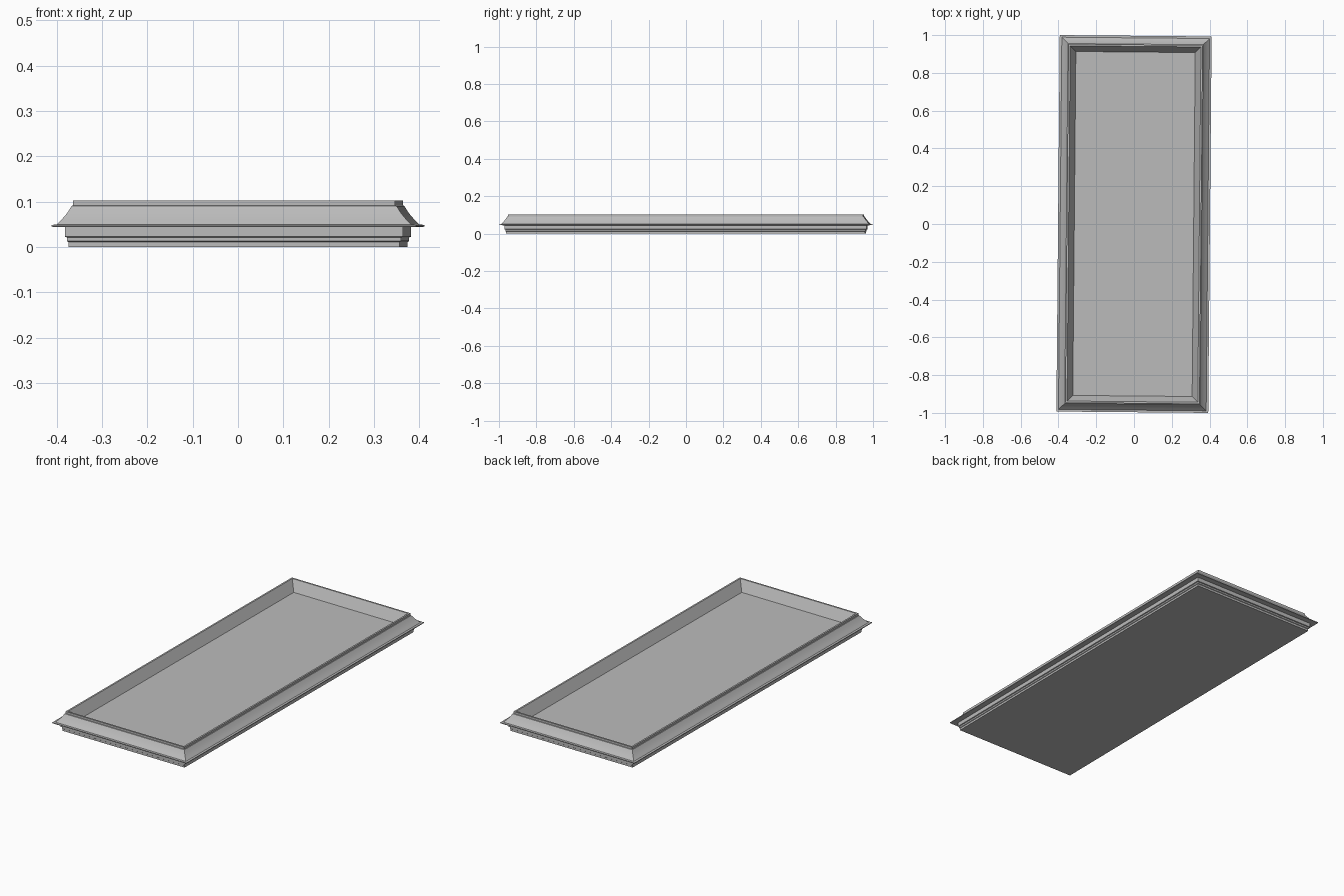
import bpy
import bmesh
import math

cube = bpy.data.objects.get("Cube")
if cube:
    bpy.data.objects.remove(cube, do_unlink=True)

HALF_WIDTH, HALF_LENGTH = 0.402, 0.9964

# Moulding section: (inset from the outer lip, height), bottom edge to floor edge
SECTION = [
    (0.037, 0.0), (0.037, 0.011), (0.034, 0.013), (0.034, 0.021),
    (0.029, 0.023), (0.029, 0.044),               # stepped base
    (0.0, 0.045), (0.0, 0.049), (0.011, 0.05),    # thin projecting lip
    (0.022, 0.061), (0.033, 0.074), (0.044, 0.091),  # sloping cove
    (0.047, 0.092), (0.047, 0.103), (0.056, 0.103),  # rim
    (0.086, 0.048),                               # inner wall down to floor
]


def ring(bm, inset, z):
    """Rectangle of four vertices, inset from the outer lip."""
    x, y = HALF_WIDTH - inset, HALF_LENGTH - inset
    return [bm.verts.new((sx * x, sy * y, z))
            for sx, sy in ((-1, -1), (1, -1), (1, 1), (-1, 1))]


# Grey material
grey = bpy.data.materials.new("plain grey")
grey.use_nodes = True
colour = (0.5, 0.5, 0.5, 1.0)
grey.diffuse_color = colour
grey.node_tree.nodes["Principled BSDF"].inputs["Base Color"].default_value = colour

# Tray: mitred moulding lofted between a flat underside and a recessed floor
bm = bmesh.new()
rings = [ring(bm, inset, z) for inset, z in SECTION]
for low, high in zip(rings, rings[1:]):
    for i in range(4):
        j = (i + 1) % 4
        bm.faces.new((low[i], low[j], high[j], high[i]))
bm.faces.new(rings[0][::-1])   # underside
bm.faces.new(rings[-1])        # floor
bmesh.ops.recalc_face_normals(bm, faces=bm.faces)
mesh = bpy.data.meshes.new("moulded_tray")
bm.to_mesh(mesh)
bm.free()
mesh.materials.append(grey)

tray = bpy.data.objects.new("moulded_tray", mesh)
bpy.context.collection.objects.link(tray)
tray.rotation_euler.z = -0.009   # sits very slightly askew

# Soften the cove while keeping the steps and mitres crisp
bpy.ops.object.select_all(action="DESELECT")
tray.select_set(True)
bpy.context.view_layer.objects.active = tray
bpy.ops.object.shade_smooth_by_angle(angle=math.radians(25))
